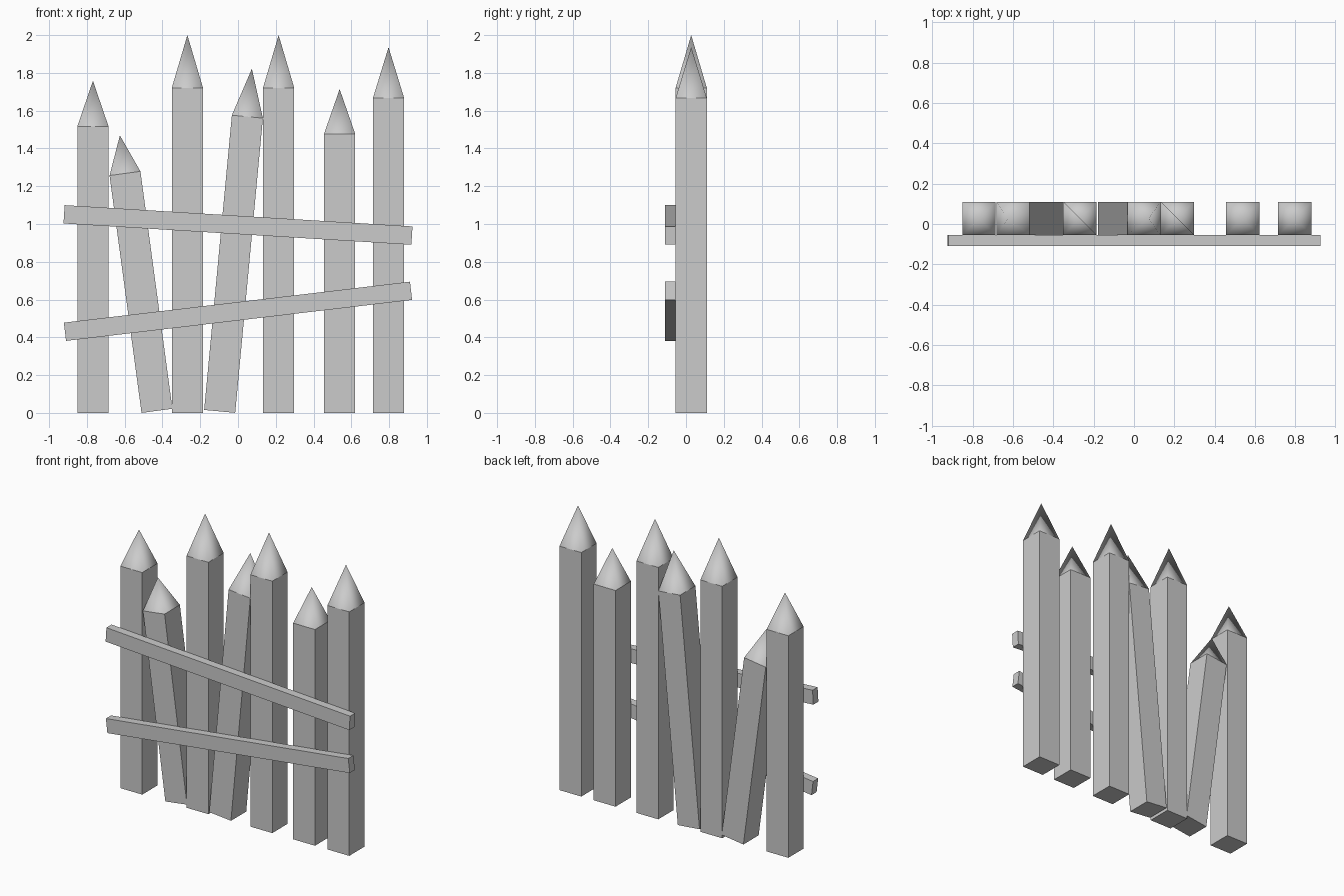
import bpy, bmesh, math
from mathutils import Matrix, Vector

if "Cube" in bpy.data.objects:
    bpy.data.objects.remove(bpy.data.objects["Cube"])

W = 0.165          # picket thickness
PICKET_Y = 0.0275  # picket centre line
RAIL_Y = -0.0825   # rail centre line


def finish(name, bm, loc, lean):
    bmesh.ops.recalc_face_normals(bm, faces=bm.faces)
    me = bpy.data.meshes.new(name)
    bm.to_mesh(me)
    bm.free()
    ob = bpy.data.objects.new(name, me)
    bpy.context.collection.objects.link(ob)
    ob.location = loc
    ob.rotation_euler = (0, math.radians(lean), 0)
    return ob


def picket(name, x, z, shoulder, tip, lean=0):
    """Square post with its base at the origin and a softly shaded pyramid point."""
    bm = bmesh.new()
    bmesh.ops.create_cube(bm, size=1, matrix=Matrix.Translation((0, 0, shoulder / 2))
                          @ Matrix.Diagonal((W, W, shoulder, 1)))
    top = max(bm.faces, key=lambda f: f.calc_center_median().z)
    for e in top.edges:
        e.smooth = False
    point = bmesh.ops.poke(bm, faces=[top])
    point["verts"][0].co = Vector((0, 0, tip))
    for f in point["faces"]:
        f.smooth = True
    finish(name, bm, (x, PICKET_Y, z), lean)


def rail(name, z, lean):
    bm = bmesh.new()
    bmesh.ops.create_cube(bm, size=1, matrix=Matrix.Diagonal((1.845, 0.055, 0.097, 1)))
    finish(name, bm, (0, RAIL_Y, z), lean)


# Pickets: x, base z, shoulder height, tip height, lean
pickets = [
    (-0.768, 0.0, 1.517, 1.758, 0),
    (-0.429, 0.011, 1.268, 1.471, -7.67),
    (-0.268, 0.0, 1.721, 2.0, 0),
    (-0.097, 0.008, 1.567, 1.822, 5.37),
    (0.215, 0.0, 1.721, 2.0, 0),
    (0.538, 0.0, 1.477, 1.714, 0),
    (0.797, 0.0, 1.667, 1.936, 0),
]
for i, p in enumerate(pickets, 1):
    picket(f"picket_{i}", *p)

# Crooked cross rails
rail("upper_rail", 0.995, 3.5)
rail("lower_rail", 0.538, -6.75)
